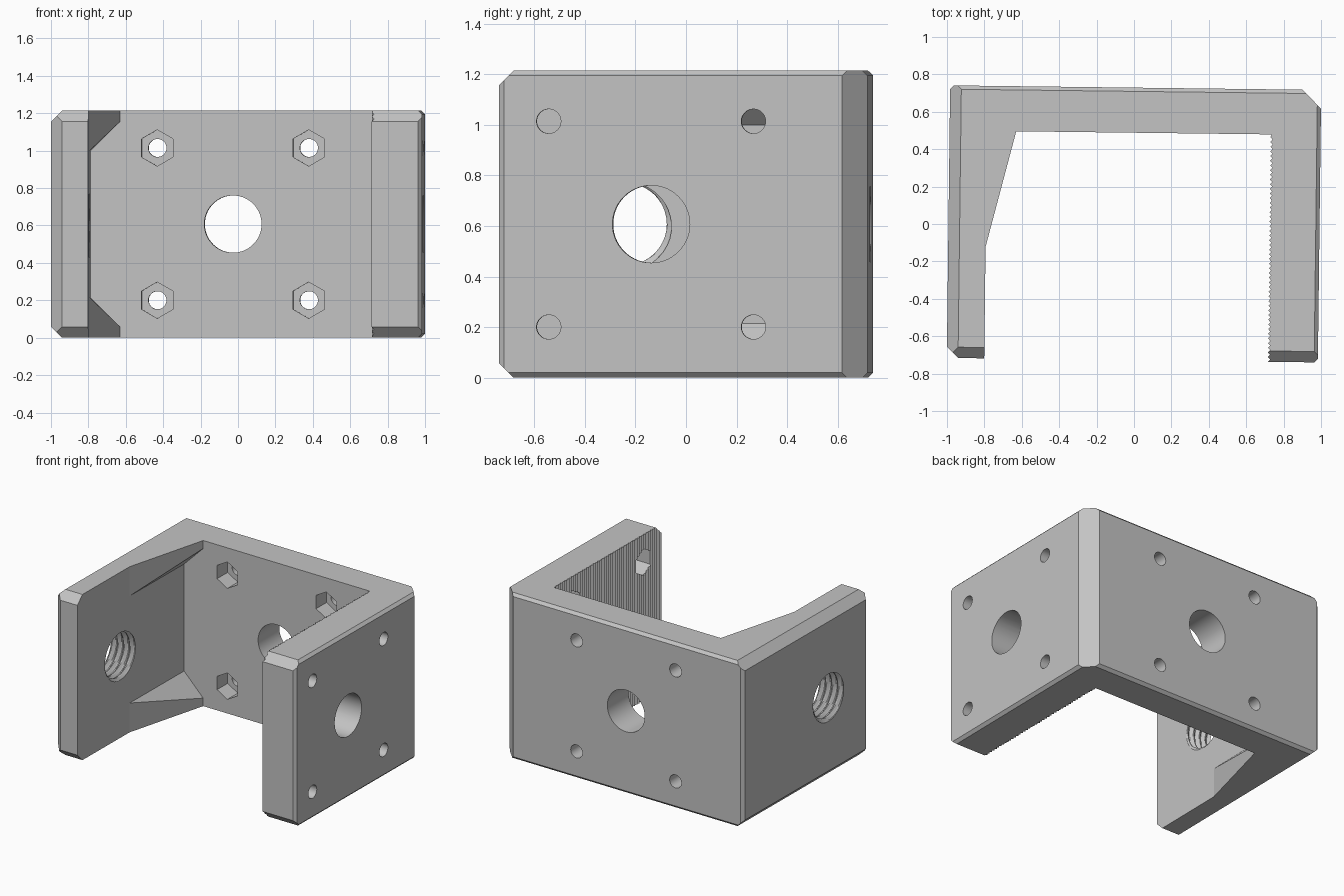
import bpy, bmesh, math
from mathutils import Vector

if "Cube" in bpy.data.objects:
    bpy.data.objects.remove(bpy.data.objects["Cube"], do_unlink=True)

HX, BACK, FRONT, TOP = 0.992, 0.732, -0.725, 1.215
MID = TOP / 2
LEFT_IN, RIGHT_IN, BACK_IN = -0.792, 0.73, 0.491

grey = bpy.data.materials.new("plain grey")
grey.use_nodes = True
colour = (0.55, 0.55, 0.55, 1)
grey.diffuse_color = colour
grey.node_tree.nodes["Principled BSDF"].inputs["Base Color"].default_value = colour


def make(name, bm):
    bmesh.ops.recalc_face_normals(bm, faces=bm.faces[:])
    mesh = bpy.data.meshes.new(name)
    bm.to_mesh(mesh)
    bm.free()
    mesh.materials.append(grey)
    obj = bpy.data.objects.new(name, mesh)
    bpy.context.collection.objects.link(obj)
    return obj


def loft(name, rings):
    """Closed solid through a list of equal rings."""
    bm = bmesh.new()
    rows = [[bm.verts.new(p) for p in ring] for ring in rings]
    n = len(rows[0])
    for a, b in zip(rows, rows[1:]):
        for i in range(n):
            j = (i + 1) % n
            bm.faces.new((a[i], a[j], b[j], b[i]))
    bm.faces.new(rows[0])
    bm.faces.new(rows[-1])
    return make(name, bm)


def place(u, v, w, axis):
    return {"x": (w, u, v), "y": (u, w, v), "z": (u, v, w)}[axis]


def prism(name, outline, a, b, axis):
    return loft(name, [[place(u, v, w, axis) for u, v in outline] for w in (a, b)])


def ngon(u, v, r, sides):
    turn = [math.pi / 2 + math.tau * i / sides for i in range(sides)]
    return [(u + r * math.cos(t), v + r * math.sin(t)) for t in turn]


def cut(target, cutter):
    cutter.hide_render = True
    mod = target.modifiers.new("cut", "BOOLEAN")
    mod.operation, mod.solver, mod.object = "DIFFERENCE", "EXACT", cutter
    bpy.context.view_layer.objects.active = target
    bpy.ops.object.modifier_apply(modifier=mod.name)
    bpy.data.objects.remove(cutter, do_unlink=True)


# Block with chamfered outer edges
bm = bmesh.new()
bmesh.ops.create_cube(bm, size=1)
for v in bm.verts:
    v.co = (HX * 2 * v.co.x, BACK if v.co.y > 0 else FRONT, TOP if v.co.z > 0 else 0)
chamfers = [(-1, -1, 0, .06), (1, -1, 0, .02), (-1, 1, 0, .02), (1, 1, 0, .1)]
for s in (-1, 1):
    chamfers += [(-1, 0, s, .06), (0, -1, s, .058), (1, 0, s, .02), (0, 1, s, .02)]
for sx, sy, sz, size in chamfers:
    normal = Vector((sx, sy, sz))
    corner = Vector((sx * HX, BACK if sy > 0 else FRONT, TOP if sz > 0 else 0))
    first = Vector((sx, 0, 0)) if sx else Vector((0, sy, 0))
    bmesh.ops.bisect_plane(bm, geom=bm.verts[:] + bm.edges[:] + bm.faces[:],
                           plane_co=corner - first * size, plane_no=normal,
                           clear_outer=True)
    bmesh.ops.edgeloop_fill(bm, edges=[e for e in bm.edges if e.is_boundary])
bracket = make("bracket", bm)

# Central pocket with a fine ribbed right side
PITCH = 0.025
outline = [(RIGHT_IN, BACK_IN), (LEFT_IN, BACK_IN), (LEFT_IN, -1), (RIGHT_IN, -1)]
y, k = FRONT - PITCH, 0
while y < BACK_IN - PITCH / 2:
    outline.append((RIGHT_IN + (0.006 if k % 2 else -0.006), y))
    y += PITCH / 2
    k += 1
pocket = prism("pocket_cutter", outline, -1, 2, "z")

# Gussets left standing in the back corner, top and bottom
corners = [(-0.808, -0.192), (-0.62, 0.553), (-0.808, 0.553)]
for side in (1, -1):
    low = [(x, y, MID + side * (0.3925 + (x - LEFT_IN))) for x, y in corners]
    high = [(x, y, MID + side * 3) for x, y in corners]
    cut(pocket, loft("gusset_shape", [low, high]))
cut(bracket, pocket)

# Main bores, bolt holes and hexagonal nut recesses in the back and right walls
for axis, centre, inner, outer in (("y", -0.033, BACK_IN, BACK), ("x", -0.123, RIGHT_IN, HX)):
    start, end = inner - 0.1, outer + 0.1
    cut(bracket, prism("bore_cutter", ngon(centre, MID, 0.153, 56), start, end, axis))
    for du in (-0.405, 0.405):
        for dv in (-0.407, 0.407):
            u, v = centre + du, MID + dv
            cut(bracket, prism("nut_cutter", ngon(u, v, 0.097, 6), start, inner + 0.12, axis))
            cut(bracket, prism("bolt_cutter", ngon(u, v, 0.048, 40), start, end, axis))

# Threaded hole in the left wall
SIDES, STEPS, THREAD = 40, 8, 0.05
rings = []
for row in range(50):
    ring = []
    for i in range(SIDES):
        phase = (row / STEPS + i / SIDES) % 1
        wave = min(1, max(0, 3 * abs(phase - 0.5) - 0.25))
        t = math.tau * i / SIDES
        r = 0.162 + 0.024 * wave
        ring.append((-1.05 + row * THREAD / STEPS, -0.245 + r * math.cos(t), MID + r * math.sin(t)))
    rings.append(ring)
cut(bracket, loft("thread_cutter", rings))

# Slight turn of the whole bracket
bracket.rotation_euler.z = math.radians(-0.7)
bracket.location.y = -0.003
bpy.ops.object.select_all(action="DESELECT")
bracket.select_set(True)
bpy.context.view_layer.objects.active = bracket
bpy.ops.object.transform_apply(location=True, rotation=True, scale=True)
bpy.ops.object.shade_smooth_by_angle(angle=math.radians(10))
